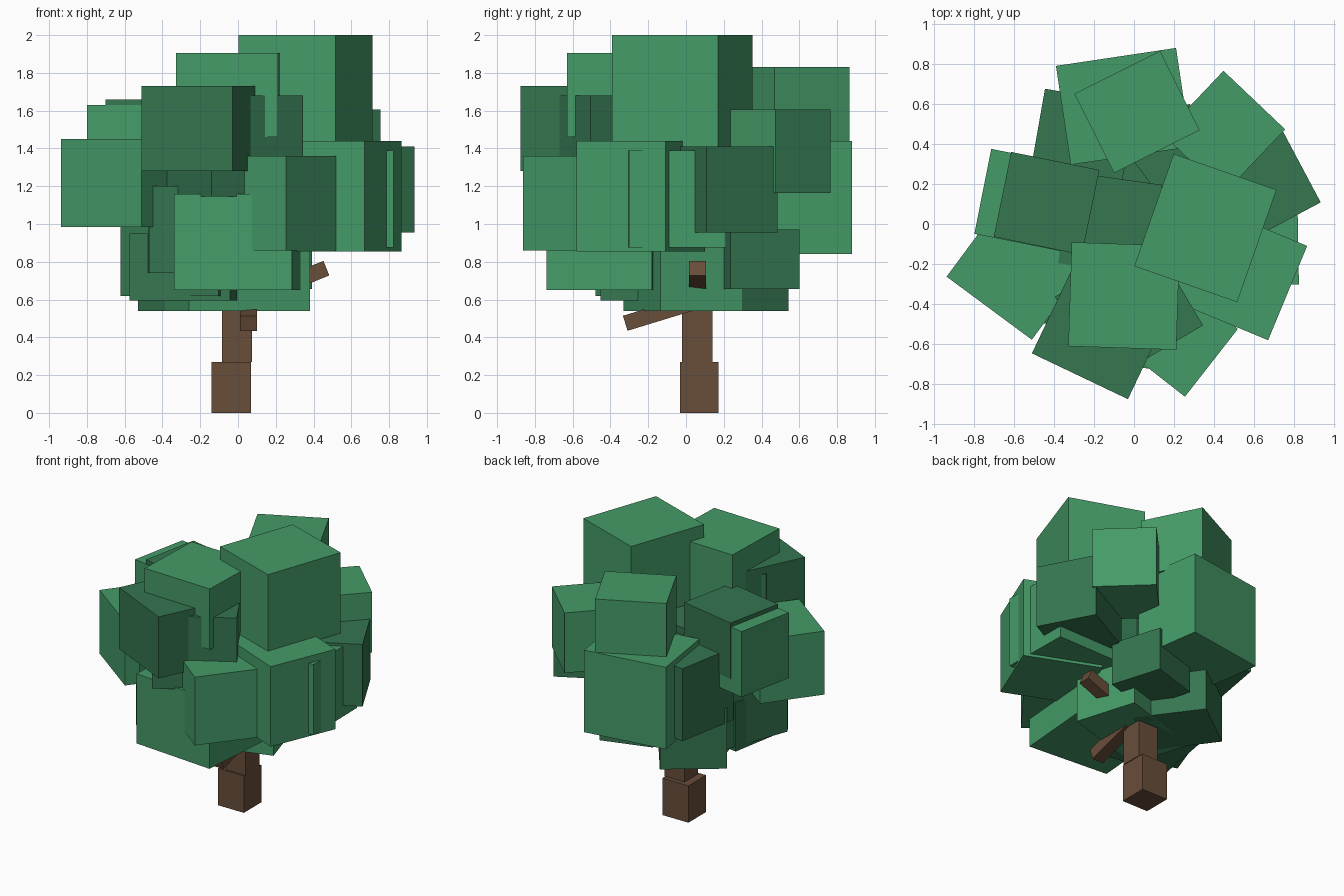
import bpy
from math import radians


def material(name, rgb):
    m = bpy.data.materials.new(name)
    m.diffuse_color = (*rgb, 1)
    return m


LIGHT = material("leaf_light", (0.06, 0.33, 0.14))
DARK = material("leaf_dark", (0.035, 0.18, 0.08))
BARK = material("bark", (0.14, 0.075, 0.042))


def box(name, centre, size, mat, rot=(0, 0, 0)):
    bpy.ops.mesh.primitive_cube_add(size=1, location=centre,
                                    rotation=[radians(a) for a in rot])
    o = bpy.context.object
    o.name = name
    o.scale = size
    o.data.materials.append(mat)
    return o


def leaf(name, x, y, w, d, z0, z1, turn, mat):
    box(name, (x, y, (z0 + z1) / 2), (w, d, z1 - z0), mat, (0, 0, turn))


# Trunk in two stacked blocks
box("trunk_base", (-0.035, 0.07, 0.135), (0.21, 0.205, 0.27), BARK)
box("trunk_upper", (-0.005, 0.06, 0.5), (0.16, 0.16, 0.46), BARK)

# Branches
box("branch_front", (0.055, -0.14, 0.53), (0.09, 0.38, 0.083), BARK, (17, 0, 0))
box("branch_right", (0.25, 0.06, 0.678), (0.47, 0.09, 0.083), BARK, (0, -22, 0))

# Crown, top layer
leaf("leaf_top_right", 0.357, -0.02, 0.545, 0.595, 1.38, 2.0, -19.3, LIGHT)
leaf("leaf_top_front", -0.05, -0.36, 0.54, 0.52, 1.46, 1.905, -1.9, LIGHT)
leaf("leaf_top_back", 0.015, 0.56, 0.479, 0.443, 1.41, 1.83, 26.5, LIGHT)
leaf("leaf_upper_front_left", -0.165, -0.54, 0.532, 0.49, 1.28, 1.73, -25.5, DARK)
leaf("leaf_upper_front", -0.025, -0.435, 0.564, 0.5, 1.145, 1.68, 30.6, DARK)
leaf("leaf_upper_left", -0.437, 0.103, 0.45, 0.433, 1.25, 1.66, -11.6, DARK)
leaf("leaf_upper_left_outer", -0.54, 0.12, 0.44, 0.433, 1.15, 1.63, -11.3, LIGHT)
leaf("leaf_upper_back_right", 0.45, 0.46, 0.44, 0.425, 1.165, 1.605, 46.5, LIGHT)

# Crown, middle layer
leaf("leaf_middle_core", -0.12, 0.0, 0.46, 0.46, 1.0, 1.45, -8, DARK)
leaf("leaf_middle_left", -0.59, -0.24, 0.53, 0.45, 0.985, 1.45, -36.5, LIGHT)
leaf("leaf_middle_right", 0.514, -0.24, 0.55, 0.51, 0.855, 1.44, -22.5, LIGHT)
leaf("leaf_middle_right_inner", 0.56, -0.05, 0.52, 0.515, 0.875, 1.39, 1, LIGHT)
leaf("leaf_middle_back_right", 0.635, 0.19, 0.45, 0.425, 0.955, 1.41, 28, DARK)
leaf("leaf_middle_back", -0.053, 0.588, 0.607, 0.5, 0.84, 1.44, 8.5, LIGHT)
leaf("leaf_middle_back_left", -0.26, 0.40, 0.46, 0.48, 0.87, 1.40, -10, DARK)
leaf("leaf_middle_front_right", 0.19, -0.54, 0.5, 0.43, 0.86, 1.36, -38, LIGHT)
leaf("leaf_middle_front_left", -0.23, -0.24, 0.5, 0.5, 0.74, 1.2, 2, DARK)

# Crown, bottom layer
leaf("leaf_low_front", -0.005, -0.435, 0.627, 0.56, 0.65, 1.16, -4.6, LIGHT)
leaf("leaf_low_right", -0.005, -0.015, 0.67, 0.455, 0.54, 0.92, 17, LIGHT)
leaf("leaf_low_back_left", -0.2, 0.21, 0.447, 0.5, 0.54, 0.98, 36.4, DARK)
leaf("leaf_low_back_right", 0.158, 0.364, 0.37, 0.38, 0.655, 0.97, 17, DARK)
leaf("leaf_low_left", -0.277, -0.149, 0.55, 0.5, 0.62, 1.08, -20, DARK)
leaf("leaf_low_left_inner", -0.265, -0.165, 0.54, 0.49, 0.595, 0.95, -10, DARK)
